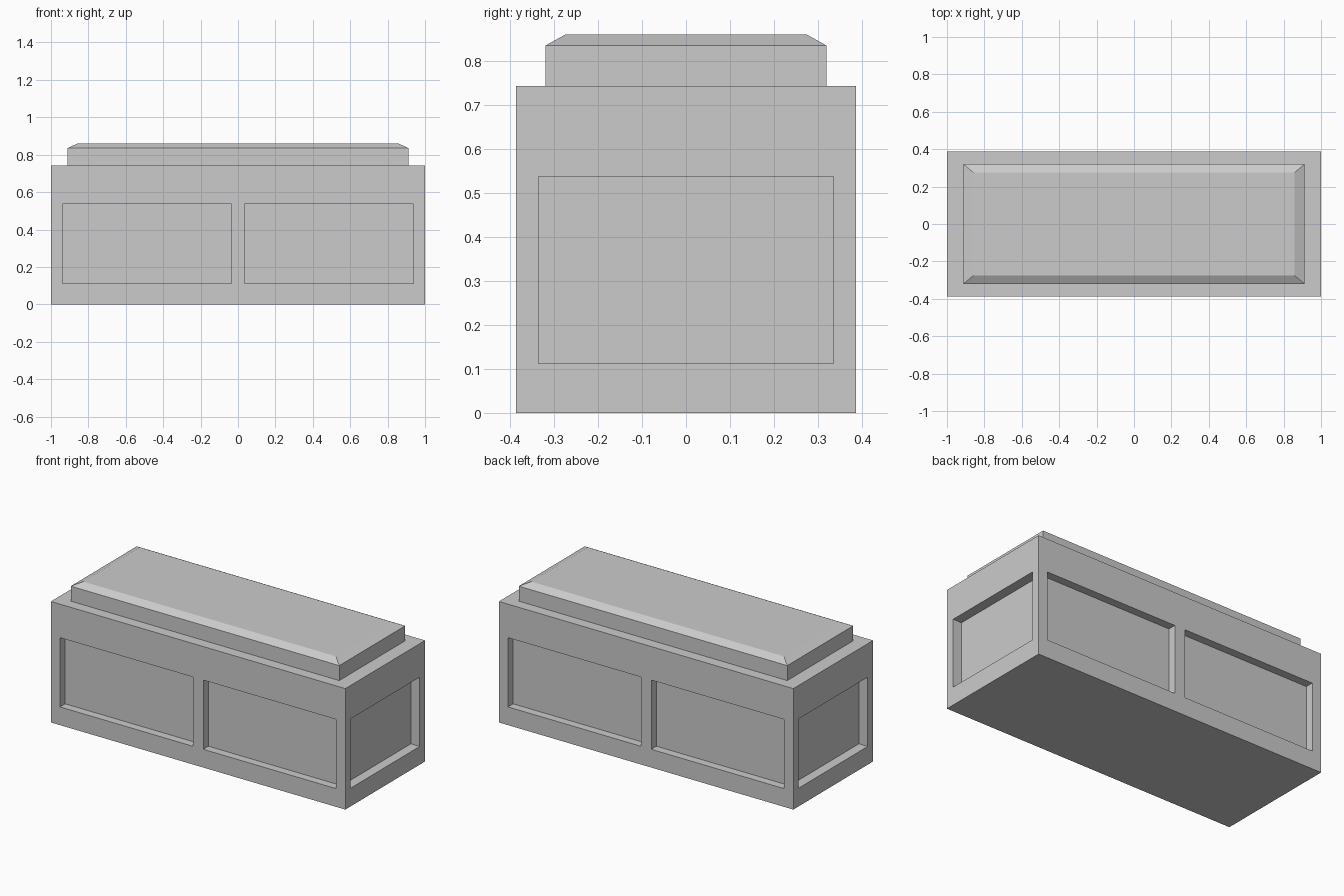
import bpy
import bmesh

if "Cube" in bpy.data.objects:
    bpy.data.objects.remove(bpy.data.objects["Cube"])


def add_box(bm, x0, x1, y0, y1, z0, z1):
    """Add an axis-aligned box and return its vertices."""
    verts = bmesh.ops.create_cube(bm, size=1)["verts"]
    for v in verts:
        v.co.x = x1 if v.co.x > 0 else x0
        v.co.y = y1 if v.co.y > 0 else y0
        v.co.z = z1 if v.co.z > 0 else z0
    return verts


def make_object(name, bm):
    mesh = bpy.data.meshes.new(name)
    bm.to_mesh(mesh)
    bm.free()
    obj = bpy.data.objects.new(name, mesh)
    bpy.context.collection.objects.link(obj)
    return obj


HX, HY, BODY_TOP = 1.0, 0.387, 0.743
PANEL_Z = (0.112, 0.537)

# Chest body
bm = bmesh.new()
add_box(bm, -HX, HX, -HY, HY, 0, BODY_TOP)
body = make_object("chest_body", bm)

# Recessed panels: two on front and back, one on each end
bm = bmesh.new()
for s in (-1, 1):
    y0, y1 = sorted((s * (HY - 0.05), s * (HY + 0.1)))
    for x0, x1 in ((-0.938, -0.035), (0.035, 0.938)):
        add_box(bm, x0, x1, y0, y1, *PANEL_Z)
    x0, x1 = sorted((s * (HX - 0.06), s * (HX + 0.1)))
    add_box(bm, x0, x1, -0.335, 0.335, *PANEL_Z)
cutter = make_object("panel_cutter", bm)

cut = body.modifiers.new("panels", "BOOLEAN")
cut.operation = "DIFFERENCE"
cut.solver = "EXACT"
cut.object = cutter
bpy.context.view_layer.objects.active = body
body.select_set(True)
bpy.ops.object.modifier_apply(modifier=cut.name)
bpy.data.objects.remove(cutter)

# Lid with a sloped rim
bm = bmesh.new()
add_box(bm, -0.912, 0.912, -0.32, 0.32, BODY_TOP, 0.835)
top = max(bm.faces, key=lambda f: f.calc_center_median().z)
new = bmesh.ops.extrude_face_region(bm, geom=[top])["geom"]
bmesh.ops.delete(bm, geom=[top], context="FACES_ONLY")
for v in (g for g in new if isinstance(g, bmesh.types.BMVert)):
    v.co.x = 0.858 if v.co.x > 0 else -0.858
    v.co.y = 0.275 if v.co.y > 0 else -0.275
    v.co.z = 0.86
bmesh.ops.recalc_face_normals(bm, faces=bm.faces)
make_object("lid", bm)
